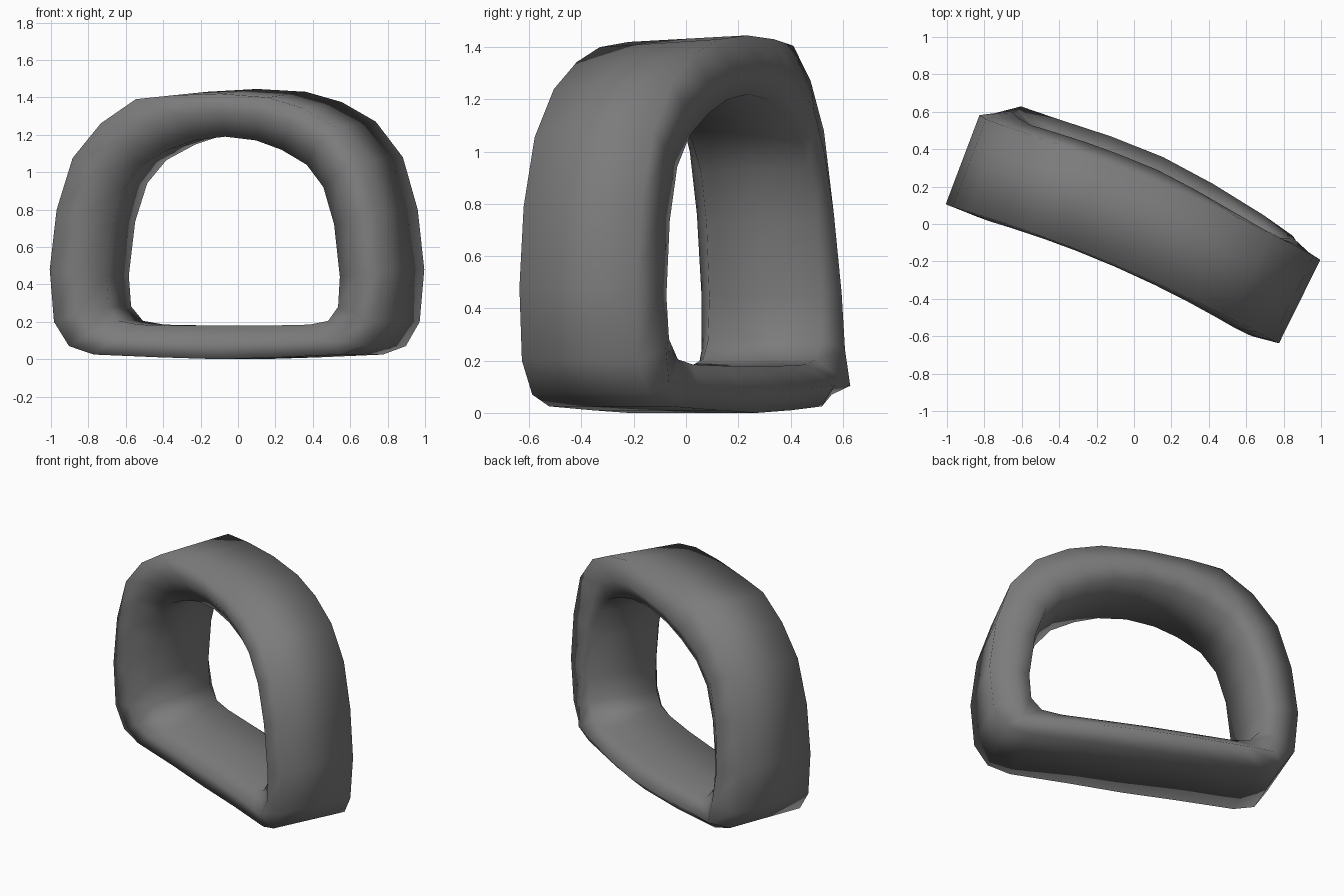
import bpy, bmesh
from math import radians
from mathutils import Matrix, Vector

if "Cube" in bpy.data.objects:
    bpy.data.objects.remove(bpy.data.objects["Cube"])

# Half profiles of the D-shaped ring (across, up), from top centre to bottom centre
OUTER = [(0, 1.445), (.28, 1.43), (.49, 1.375), (.69, 1.27), (.85, 1.08), (.94, .80),
         (.98, .48), (.955, .20), (.87, .07), (.73, .025), (.35, .01), (0, .0)]
INNER = [(0, 1.19), (.18, 1.17), (.33, 1.12), (.48, 1.04), (.58, .92), (.645, .72),
         (.68, .44), (.67, .28), (.61, .205), (.50, .185), (.25, .18), (0, .18)]

# Cross-section: blend outer->inner, depth and extra depth at centre (bottom, then top)
SECTION = [(0, -.29, .05, -.29, .05), (.5, -.30, .06, -.33, .08), (1, -.23, .06, -.22, .05),
           (1, .215, .07, .20, .06), (.5, .30, .09, .225, .09), (0, .215, .08, .21, .045)]


def full_loop(half):
    """Mirror a half profile into a closed loop."""
    return half + [(-x, z) for x, z in reversed(half[1:-1])]


def build_ring():
    bm = bmesh.new()
    turn = Matrix.Rotation(radians(-23.5), 3, 'Z')
    rings = []
    for (xo, zo), (xi, zi) in zip(full_loop(OUTER), full_loop(INNER)):
        ring = []
        h = min(1, zo / 1.1)
        corner = zo == .07
        for t, d0, b0, d1, b1 in SECTION:
            back = d0 > 0
            # Bottom back corners reach further out
            tt = .25 if t == .5 and back and corner else t
            x, z = xo + (xi - xo) * tt, zo + (zi - zo) * tt
            # Gentle bow to the back, the rear leaning forward towards the top
            v = d0 + (d1 - d0) * h + (b0 + (b1 - b0) * h) * (1 - min(1, (x / .95) ** 2))
            if t == .5 and back:     # rear ridge: slimmer on the right
                v -= .05 * max(0, x)
                if corner and x < 0:
                    v += .015
            if t == 1 and back:      # opening widens towards the back
                x *= 1.09
                z += .03 * max(0, z - .2)
            if t == 0 and zo == 1.375 and x < 0:  # fuller left shoulder
                z += .03
            if t == 0 and back:      # rear outer rim
                x *= 1.01
                v += .02 * x * h
            if t == 0 and not back:  # front outer rim
                x *= .985
                v += .015 * x
                z -= (.025 + .02 * x) * max(0, z - .6) / .84
            ring.append(bm.verts.new(turn @ Vector((x, v, z))))
        rings.append(ring)
    n, m = len(rings), len(SECTION)
    for i in range(n):
        a, b = rings[i], rings[(i + 1) % n]
        for j in range(m):
            k = (j + 1) % m
            bm.faces.new((a[j], a[k], b[k], b[j]))
    bmesh.ops.recalc_face_normals(bm, faces=bm.faces)
    mesh = bpy.data.meshes.new("d_ring")
    bm.to_mesh(mesh)
    bm.free()
    obj = bpy.data.objects.new("d_ring", mesh)
    bpy.context.collection.objects.link(obj)
    return obj


ring = build_ring()
# Dark metal colour
mat = bpy.data.materials.new("dark_metal")
mat.diffuse_color = (.20, .20, .20, 1)
mat.use_nodes = True
mat.node_tree.nodes["Principled BSDF"].inputs["Base Color"].default_value = mat.diffuse_color
ring.data.materials.append(mat)
bpy.context.view_layer.objects.active = ring
ring.select_set(True)
bpy.ops.object.shade_smooth_by_angle(angle=radians(120))
